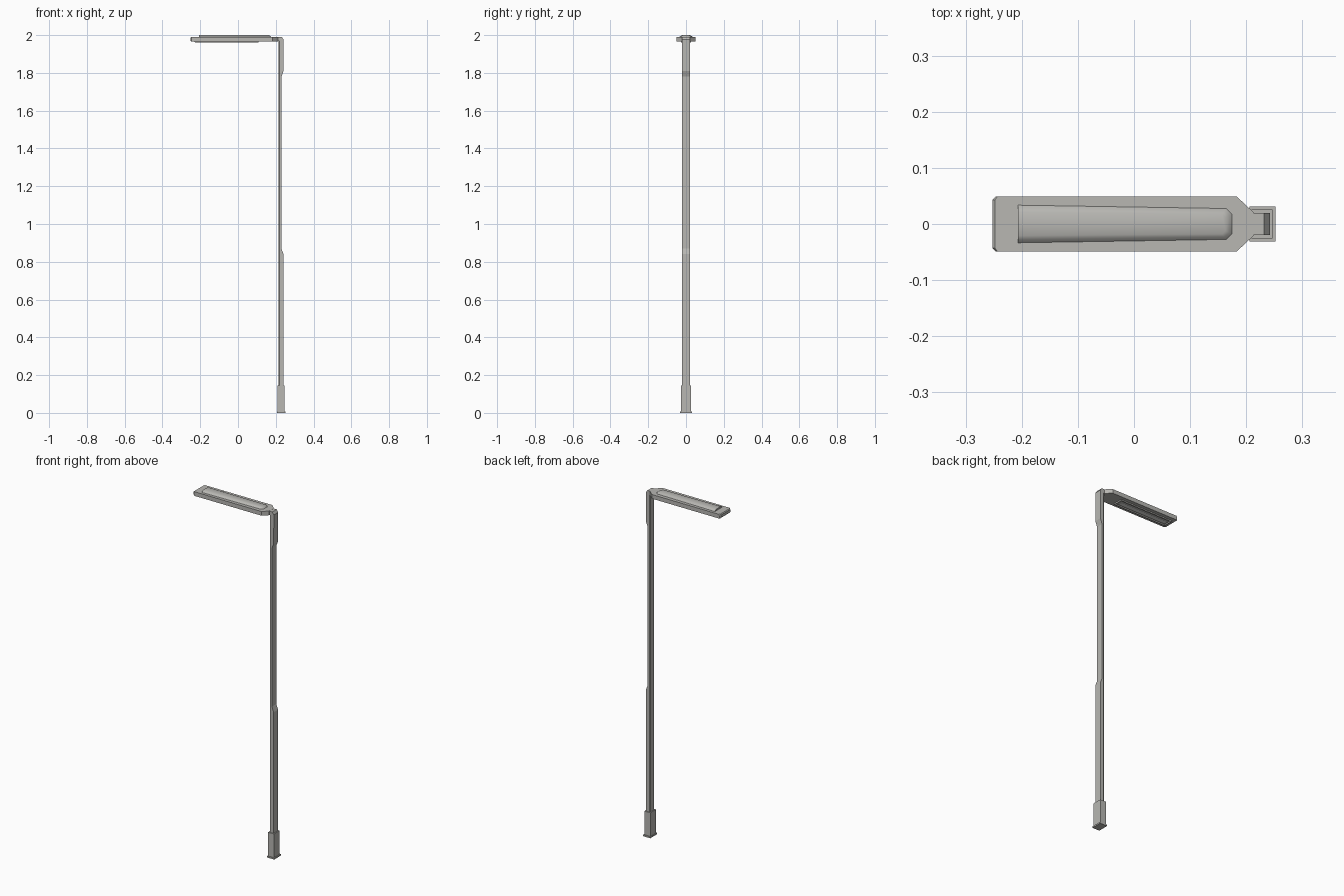
import bpy, bmesh, math

if "Cube" in bpy.data.objects:
    bpy.data.objects.remove(bpy.data.objects["Cube"])


def material(name, rgb):
    m = bpy.data.materials.new(name)
    m.diffuse_color = (*rgb, 1)
    m.use_nodes = True
    m.node_tree.nodes["Principled BSDF"].inputs["Base Color"].default_value = m.diffuse_color
    return m


metal = material("light grey metal", (0.48, 0.475, 0.45))
lens = material("pale lens", (0.75, 0.75, 0.72))


def mirror_outline(half, z):
    """Half outline (x, y>0) mirrored over the x axis at height z."""
    return [(x, y, z) for x, y in half] + [(x, -y, z) for x, y in reversed(half)]


def rect(x0, x1, y, z):
    return mirror_outline([(x0, y), (x1, y)], z)


def loft(name, rings, mat=metal, inset=None, smooth=False):
    """Closed solid through equally sized rings; inset = (width, depth) recesses the underside."""
    bm = bmesh.new()
    vs = [[bm.verts.new(p) for p in r] for r in rings]
    n = len(vs[0])
    for a, b in zip(vs, vs[1:]):
        for i in range(n):
            j = (i + 1) % n
            bm.faces.new((a[i], a[j], b[j], b[i]))
    bm.faces.new(vs[0])
    bm.faces.new(vs[-1])
    bmesh.ops.recalc_face_normals(bm, faces=bm.faces)
    if inset:
        bottom = min(bm.faces, key=lambda f: f.calc_center_median().z)
        bmesh.ops.inset_region(bm, faces=[bottom], thickness=inset[0])
        bmesh.ops.translate(bm, verts=bottom.verts, vec=(0, 0, inset[1]))
    me = bpy.data.meshes.new(name)
    bm.to_mesh(me)
    bm.free()
    me.materials.append(mat)
    ob = bpy.data.objects.new(name, me)
    bpy.context.collection.objects.link(ob)
    if smooth:
        bpy.ops.object.select_all(action='DESELECT')
        bpy.context.view_layer.objects.active = ob
        ob.select_set(True)
        bpy.ops.object.shade_smooth_by_angle(angle=math.radians(40))
    return ob


# Pole: chamfered section, its back face stepping in and out with height
back_steps = [(0.004, 0.241), (0.84, 0.241), (0.87, 0.230), (1.78, 0.230),
              (1.81, 0.241), (1.976, 0.242), (1.990, 0.232)]
loft("pole", [mirror_outline([(0.214, 0.015), (0.219, 0.020), (x, 0.020)], z)
              for z, x in back_steps])

# Neck joining pole and head
loft("neck", [rect(0.180, 0.222, 0.020, z) for z in (1.968, 1.990)])

# Base sleeve and foot flange
loft("base_sleeve", [rect(0.209, 0.247, 0.026, z) for z in (0.004, 0.144)])
loft("foot_flange", [rect(0.206, 0.252, 0.031, z) for z in (0.0, 0.008)])

# Lamp head: flat body tapering to the neck, front end bevelled on top
body = [(-0.252, 0.043), (-0.246, 0.049), (0.183, 0.049), (0.213, 0.021)]
top = [(-0.248, 0.043), (-0.243, 0.049), (0.183, 0.049), (0.213, 0.021)]
loft("lamp_head", [mirror_outline(top, 1.967), mirror_outline(body, 1.971),
                   mirror_outline(body, 1.986), mirror_outline(top, 1.991)])

# Raised cover on top with softly rounded sides
low = [(-0.207, 0.034), (0.165, 0.028), (0.175, 0.018)]
mid = [(-0.207, 0.028), (0.161, 0.023), (0.170, 0.015)]
high = [(-0.207, 0.021), (0.157, 0.018), (0.163, 0.012)]
loft("top_cover", [mirror_outline(low, 1.9905), mirror_outline(mid, 1.9965),
                   mirror_outline(high, 2.0)], smooth=True)

# Light housing below: frame with a recess holding the lens bar
loft("light_housing", [rect(-0.230, 0.110, 0.028, 1.968),
                       rect(-0.228, 0.108, 0.027, 1.960)], inset=(0.008, 0.005))
loft("lens_bar", [rect(-0.212, 0.092, 0.012, z) for z in (1.967, 1.962)], lens)
